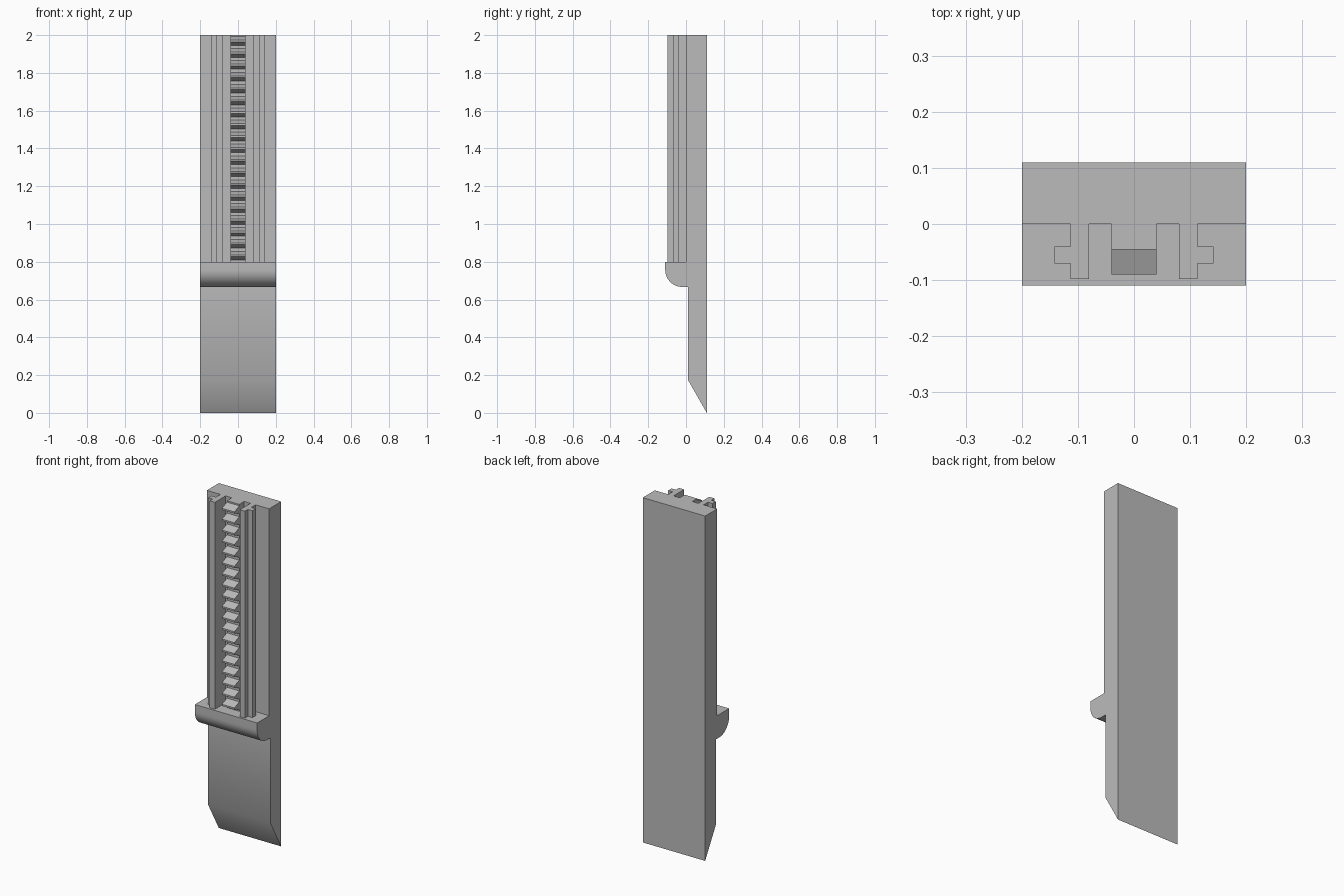
import bpy, bmesh, math
from mathutils import Vector

if "Cube" in bpy.data.objects:
    bpy.data.objects.remove(bpy.data.objects["Cube"], do_unlink=True)

grey = bpy.data.materials.new("plain grey")
grey.use_nodes = True
colour = (0.5, 0.5, 0.5, 1)
grey.diffuse_color = colour
grey.node_tree.nodes["Principled BSDF"].inputs["Base Color"].default_value = colour

HALF_WIDTH = 0.2
SHELF, TOP = 0.8, 2.0


def prism(name, points, direction):
    """Extrude a closed planar outline along a direction."""
    bm = bmesh.new()
    face = bm.faces.new([bm.verts.new(p) for p in points])
    moved = bmesh.ops.extrude_face_region(bm, geom=[face])["geom"]
    verts = [g for g in moved if isinstance(g, bmesh.types.BMVert)]
    bmesh.ops.translate(bm, verts=verts, vec=Vector(direction))
    bmesh.ops.recalc_face_normals(bm, faces=bm.faces[:])
    mesh = bpy.data.meshes.new(name)
    bm.to_mesh(mesh)
    bm.free()
    mesh.materials.append(grey)
    obj = bpy.data.objects.new(name, mesh)
    bpy.context.collection.objects.link(obj)
    return obj


# Blade body: bevelled foot, rounded stop and straight back
radius = 0.09
profile = [(0.11, 0), (0.11, TOP), (0, TOP), (0, SHELF), (-0.11, SHELF)]
for i in range(17):
    a = math.pi / 2 * i / 16
    profile.append((-0.02 - radius * math.cos(a), 0.757 - radius * math.sin(a)))
profile += [(0.01, 0.667), (0.01, 0.175)]
body = prism("blade_body", [(-HALF_WIDTH, y, z) for y, z in profile],
             (2 * HALF_WIDTH, 0, 0))
bpy.ops.object.select_all(action='DESELECT')
body.select_set(True)
bpy.context.view_layer.objects.active = body
bpy.ops.object.shade_smooth_by_angle(angle=math.radians(35))

# Guide rails with outward flanges
section = [(0.08, 0), (0.08, -0.098), (0.113, -0.098), (0.113, -0.07),
           (0.142, -0.07), (0.142, -0.04), (0.113, -0.04), (0.113, 0)]
for side, label in ((1, "left"), (-1, "right")):
    prism(label + "_guide_rail", [(side * x, y, SHELF) for x, y in section],
          (0, 0, TOP - SHELF))

# Toothed rack between the rails
count = 19
pitch = (TOP - SHELF) / count
root, tip = -0.045, -0.09
outline = [(0, TOP), (0, SHELF), (root, SHELF)]
for i in range(count):
    z = SHELF + i * pitch
    outline += [(root, z + pitch * 0.14), (tip, z + pitch * 0.43),
                (tip, z + pitch * 0.58), (root, z + pitch * 0.87)]
outline.append((root, TOP))
prism("toothed_rack", [(-0.04, y, z) for y, z in outline], (0.08, 0, 0))
